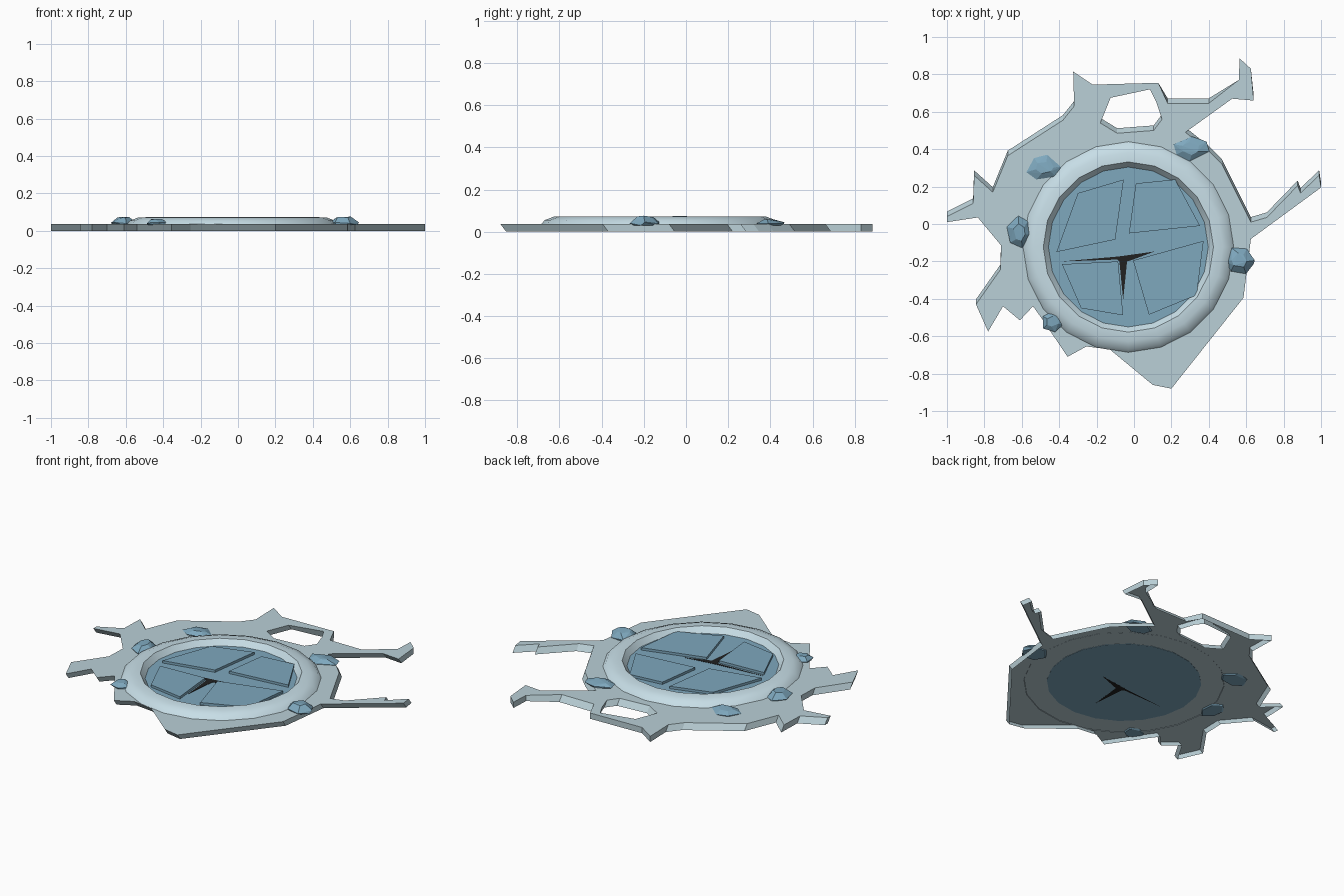
import bpy, bmesh, math, random

if "Cube" in bpy.data.objects:
    bpy.data.objects.remove(bpy.data.objects["Cube"])

random.seed(4)


def mat(name, r, g, b):
    lin = [(c / 255 / 12.92 if c < 11 else ((c / 255 + 0.055) / 1.055) ** 2.4) for c in (r, g, b)]
    m = bpy.data.materials.new(name)
    m.diffuse_color = (*lin, 1)
    m.use_nodes = True
    m.node_tree.nodes["Principled BSDF"].inputs["Base Color"].default_value = m.diffuse_color
    return m


ICE = mat("pale ice", 186, 208, 215)
RIM = mat("pale rim", 202, 225, 234)
BLUE = mat("steel blue", 126, 168, 190)
BLACK = mat("black", 33, 33, 33)


def finish(name, bm, material, smooth=False):
    bmesh.ops.recalc_face_normals(bm, faces=bm.faces)
    me = bpy.data.meshes.new(name)
    bm.to_mesh(me)
    bm.free()
    me.materials.append(material)
    ob = bpy.data.objects.new(name, me)
    bpy.context.collection.objects.link(ob)
    if smooth:
        bpy.ops.object.select_all(action='DESELECT')
        ob.select_set(True)
        bpy.context.view_layer.objects.active = ob
        bpy.ops.object.shade_smooth_by_angle(angle=math.radians(35))
    return ob


def prism(name, pts, z0, z1, material):
    bm = bmesh.new()
    lo = [bm.verts.new((x, y, z0)) for x, y in pts]
    hi = [bm.verts.new((x, y, z1)) for x, y in pts]
    bm.faces.new(lo[::-1])
    bm.faces.new(hi)
    for i in range(len(pts)):
        j = (i + 1) % len(pts)
        bm.faces.new((lo[i], lo[j], hi[j], hi[i]))
    return finish(name, bm, material)


# splash-shaped plate: top skin and skirt, open underneath, with one hole
outline = [(-1, .01), (-1, .04), (-.86, .11), (-.855, .26), (-.755, .17), (-.675, .365),
           (-.38, .555), (-.32, .63), (-.325, .815), (-.22, .745), (.13, .755), (.18, .645),
           (.4, .645), (.56, .77), (.565, .885), (.625, .83), (.64, .66), (.525, .67),
           (.275, .49), (.4, .39), (.47, .32), (.625, .01), (.71, .035), (.875, .205),
           (.89, .165), (.99, .26), (1, .195), (.625, -.08), (.585, -.395), (.2, -.88),
           (.1, -.86), (-.13, -.67), (-.255, -.655), (-.355, -.71), (-.49, -.51), (-.54, -.44),
           (-.61, -.515), (-.7, -.44), (-.78, -.575), (-.845, -.43), (-.715, -.245),
           (-.71, -.115), (-.835, .035)]
hole = [(-.125, .675), (.085, .72), (.12, .65), (.15, .56), (.105, .5), (-.09, .485), (-.18, .54)]
PLATE_Z = 0.036
bm = bmesh.new()
rim_edges = []
for loop in (outline, hole):
    hi = [bm.verts.new((x, y, PLATE_Z)) for x, y in loop]
    lo = [bm.verts.new((x, y + (.027 if y < .7 else 0), 0)) for x, y in loop]
    for i in range(len(loop)):
        j = (i + 1) % len(loop)
        bm.faces.new((lo[i], lo[j], hi[j], hi[i]))
        rim_edges.append(bm.edges.get((hi[i], hi[j])))
bmesh.ops.triangle_fill(bm, use_beauty=True, use_dissolve=False, edges=rim_edges, normal=(0, 0, 1))
finish("splash_plate", bm, ICE)

# raised round rim, lathed from a profile
CX, CY, SEG = -.03, -.123, 20
profile = [(.565, .034), (.547, .055), (.505, .071), (.455, .073), (.425, .036)]


def circle(r):
    return [(CX + r * math.cos(2 * math.pi * i / SEG), CY + r * math.sin(2 * math.pi * i / SEG))
            for i in range(SEG)]


bm = bmesh.new()
rings = [[bm.verts.new((x, y, z)) for x, y in circle(r)] for r, z in profile]
for a, b in zip(rings, rings[1:]):
    for i in range(SEG):
        j = (i + 1) % SEG
        bm.faces.new((a[i], a[j], b[j], b[i]))
finish("round_rim", bm, RIM, smooth=True)

# inner disc and its four raised panels
prism("inner_disc", circle(.435), .0345, .039, BLUE)
panels = [
    [(-.055, .238), (-.3, .165), (-.415, -.15), (-.1, -.083)],
    [(.01, .217), (.22, .238), (.353, -.01), (-.027, -.05)],
    [(.372, -.09), (.335, -.38), (.08, -.485), (-.005, -.195)],
    [(-.385, -.215), (-.085, -.2), (-.058, -.488), (-.283, -.45)],
]
for n, p in enumerate(panels):
    prism(f"disc_panel_{n + 1}", p[::-1], .038, .054, BLUE)

# dark crack between the panels
crack = [(-.385, -.2), (-.085, -.174), (.11, -.147), (-.018, -.195), (-.037, -.2), (-.058, -.405),
         (-.078, -.2), (-.09, -.19)]
prism("dark_crack", crack[::-1], .034, .0405, BLACK)

# faceted rocks around the rim: x, y, half width, half depth, top height
rocks = [(-.48, .3, .098, .07, .062), (.305, .405, .1, .07, .06), (-.612, -.045, .068, .092, .076),
         (.565, -.195, .088, .08, .076), (-.437, -.522, .068, .056, .066)]
for n, (x, y, w, d, top) in enumerate(rocks):
    bm = bmesh.new()
    turn = random.uniform(0, 1)
    for scale, z in ((.85, .03), (1, .046), (.5, top)):
        for i in range(6):
            a = turn + i * math.pi / 3 + random.uniform(-.2, .2)
            s = scale * random.uniform(.88, 1.05)
            bm.verts.new((x + w * s * math.cos(a), y + d * s * math.sin(a),
                          z - (random.uniform(0, .008) if z > .04 else 0)))
    bmesh.ops.convex_hull(bm, input=bm.verts)
    finish(f"rock_{n + 1}", bm, BLUE)
